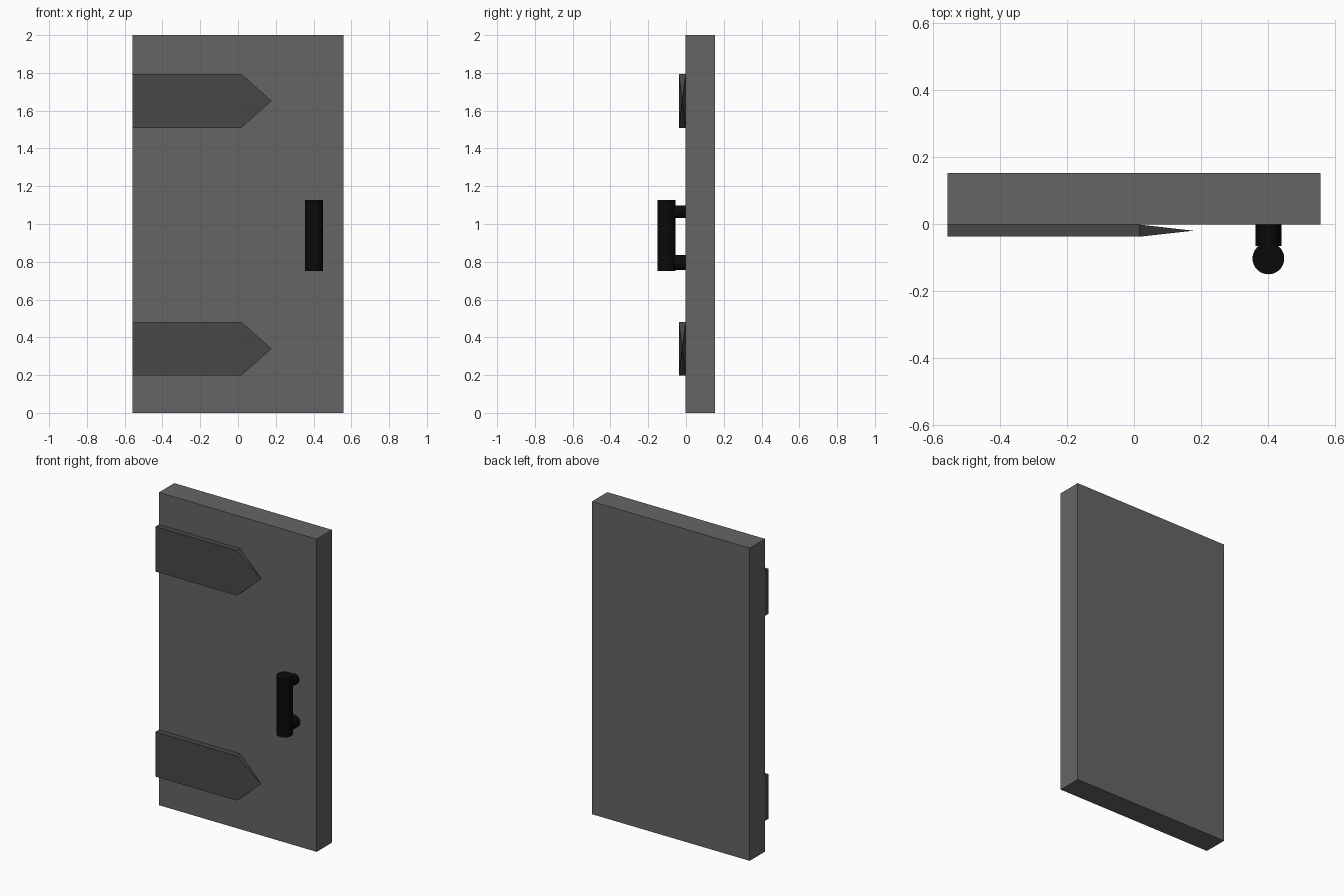
import bpy, bmesh, math

if "Cube" in bpy.data.objects:
    bpy.data.objects.remove(bpy.data.objects["Cube"])


def material(name, value):
    m = bpy.data.materials.new(name)
    m.diffuse_color = (value, value, value, 1)
    m.use_nodes = True
    m.node_tree.nodes["Principled BSDF"].inputs["Base Color"].default_value = m.diffuse_color
    return m


panel_mat = material("panel_grey", 0.13)
strap_mat = material("strap_grey", 0.065)
handle_mat = material("handle_black", 0.003)


def box(name, x, y, z, mat):
    # each axis is a (low, high) pair
    bpy.ops.mesh.primitive_cube_add(size=1, location=[sum(a) / 2 for a in (x, y, z)])
    ob = bpy.context.object
    ob.name = name
    ob.scale = [a[1] - a[0] for a in (x, y, z)]
    bpy.ops.object.transform_apply(location=False, rotation=False, scale=True)
    ob.data.materials.append(mat)
    return ob


def cylinder(name, radius, depth, loc, rot=(0, 0, 0)):
    bpy.ops.mesh.primitive_cylinder_add(vertices=32, radius=radius, depth=depth,
                                        location=loc, rotation=rot)
    ob = bpy.context.object
    ob.name = name
    ob.data.materials.append(handle_mat)
    bpy.ops.object.shade_smooth_by_angle(angle=math.radians(40))


FRONT = -0.002

# Door slab
box("door_panel", (-0.558, 0.558), (FRONT, 0.153), (0, 2), panel_mat)

# Hinge straps: bars whose right end face is poked out to a point
for name, low, high in (("lower_hinge_strap", 0.197, 0.482),
                        ("upper_hinge_strap", 1.508, 1.795)):
    strap = box(name, (-0.558, 0.017), (-0.038, FRONT), (low, high), strap_mat)
    bm = bmesh.new()
    bm.from_mesh(strap.data)
    end = max(bm.faces, key=lambda f: f.calc_center_median().x)
    tip = bmesh.ops.poke(bm, faces=[end])["verts"][0]
    tip.co.x += 0.161
    bm.to_mesh(strap.data)
    bm.free()

# Pull handle: upright grip on two short posts
HX = 0.402
cylinder("handle_grip", 0.0475, 0.378, (HX, -0.103, 0.939))
for name, radius, z in (("lower_handle_post", 0.039, 0.796),
                        ("upper_handle_post", 0.033, 1.066)):
    cylinder(name, radius, 0.066, (HX, -0.033, z), (math.pi / 2, 0, 0))
